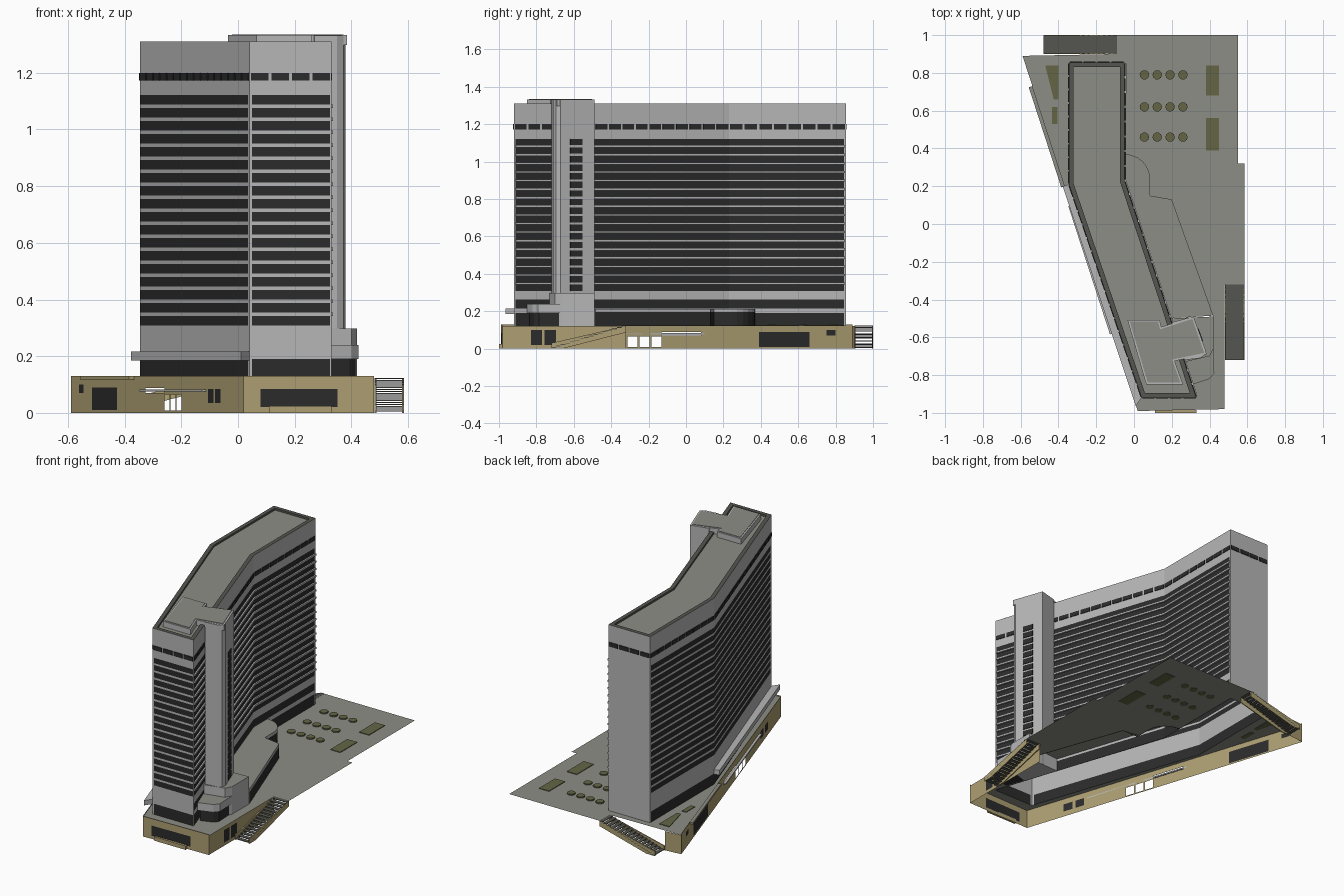
import bpy, bmesh, math
from mathutils import Vector as V
from mathutils.geometry import tessellate_polygon

if "Cube" in bpy.data.objects:
    bpy.data.objects.remove(bpy.data.objects["Cube"])


def material(name, r, g, b):
    m = bpy.data.materials.new(name)
    m.diffuse_color = (r, g, b, 1)
    m.use_nodes = True
    m.node_tree.nodes["Principled BSDF"].inputs["Base Color"].default_value = m.diffuse_color
    return m


WALL = material("pale_concrete", 0.47, 0.47, 0.47)
GLASS = material("dark_glass", 0.024, 0.024, 0.025)
ROOF = material("grey_roof", 0.27, 0.27, 0.24)
RIM = material("dark_rim", 0.09, 0.09, 0.08)
TAN = material("tan_stone", 0.42, 0.35, 0.17)
GREEN = material("olive_planting", 0.125, 0.13, 0.06)


def finish(name, bm, *mats):
    me = bpy.data.meshes.new(name)
    bm.to_mesh(me)
    bm.free()
    for m in mats:
        me.materials.append(m)
    ob = bpy.data.objects.new(name, me)
    bpy.context.collection.objects.link(ob)
    return ob


def extrude(bm, pts, vec):
    """Closed solid from a flat outline swept along a vector."""
    a = [bm.verts.new(p) for p in pts]
    b = [bm.verts.new(V(p) + V(vec)) for p in pts]
    bm.faces.new(a[::-1])
    bm.faces.new(b)
    n = len(a)
    for i in range(n):
        j = (i + 1) % n
        bm.faces.new((a[i], a[j], b[j], b[i]))


def prisms(name, items, mat, top=None):
    """Vertical prisms (outline, z0, z1); upward faces may take a second colour."""
    bm = bmesh.new()
    for poly, z0, z1 in items:
        extrude(bm, [(x, y, z0) for x, y in poly], (0, 0, z1 - z0))
    bmesh.ops.recalc_face_normals(bm, faces=bm.faces)
    if top:
        for f in bm.faces:
            f.material_index = int(f.normal.z > 0.9)
    return finish(name, bm, mat, top or mat)


def offset(poly, d):
    """Move a counter-clockwise outline outward by d."""
    out = []
    for i, p in enumerate(poly):
        e1 = (V(p) - V(poly[i - 1])).normalized()
        e2 = (V(poly[(i + 1) % len(poly)]) - V(p)).normalized()
        n1, n2 = V((e1.y, -e1.x)), V((e2.y, -e2.x))
        out.append(tuple(V(p) + (n1 + n2) * d / (1 + n1.dot(n2))))
    return out


def strip(path, d):
    """Outline of a strip of width d on the outer (right) side of an open path."""
    pts = [V(p) for p in path]
    out = []
    for i, p in enumerate(pts):
        e1 = (p - pts[max(i - 1, 0)]) if i else pts[1] - p
        e2 = (pts[i + 1] - p) if i < len(pts) - 1 else e1
        e = (e1.normalized() + e2.normalized()).normalized()
        out.append(p + V((e.y, -e.x)) * d)
    return [tuple(p) for p in pts] + [tuple(p) for p in out[::-1]]


def banded_walls(name, path, levels, is_glass):
    """Closed upright skin; each cell is glass or wall by side tag and height."""
    bm = bmesh.new()
    for i, (p, tag) in enumerate(path):
        q = path[(i + 1) % len(path)][0]
        for z0, z1 in zip(levels, levels[1:]):
            f = bm.faces.new([bm.verts.new(c) for c in
                              ((*p, z0), (*q, z0), (*q, z1), (*p, z1))])
            f.material_index = int(is_glass(tag, (z0 + z1) / 2))
    bmesh.ops.remove_doubles(bm, verts=bm.verts, dist=1e-5)
    return finish(name, bm, WALL, GLASS)


def cut_wall(name, a, b, h, openings):
    """Upright sheet with openings (t0, t1, z0, z1, glazed) along its length."""
    bm = bmesh.new()
    ts = sorted({0, 1, *[o[0] for o in openings], *[o[1] for o in openings]})
    zs = sorted({0, h, *[o[2] for o in openings], *[o[3] for o in openings]})
    a, b = V(a), V(b)
    for t0, t1 in zip(ts, ts[1:]):
        for z0, z1 in zip(zs, zs[1:]):
            t, z = (t0 + t1) / 2, (z0 + z1) / 2
            hit = [o for o in openings if o[0] < t < o[1] and o[2] < z < o[3]]
            if hit and not hit[0][4]:
                continue
            p, q = a.lerp(b, t0), a.lerp(b, t1)
            f = bm.faces.new([bm.verts.new(c) for c in
                              ((*p, z0), (*q, z0), (*q, z1), (*p, z1))])
            f.material_index = int(bool(hit))
    bmesh.ops.remove_doubles(bm, verts=bm.verts, dist=1e-5)
    return finish(name, bm, TAN, GLASS)


# ---- tower skin: window storeys on west, south and east, blank north end
TOWER = [(-.345, .855), (-.345, .21), (.04, -.92), (.33, -.92), (-.05, .23), (-.05, .855)]
skin = [((-.345, .855), ''), ((-.345, .845), 'W'), ((-.345, .21), 'W'), ((.035, -.905), ''),
        ((.04, -.92), ''), ((.05, -.92), 'S'), ((.325, -.92), ''), ((.33, -.92), ''),
        ((.327, -.911), 'E'), ((-.05, .23), 'E'), ((-.05, .845), ''), ((-.05, .855), '')]
FLOORS, Z0, PITCH, SLAB = 18, .308, .0459, .012
floors = [(Z0 + i * PITCH, Z0 + (i + 1) * PITCH - SLAB) for i in range(FLOORS)]
levels = [.12, .19, .215, .262] + [z for f in floors for z in f] + [1.31]


def tower_glass(tag, z):
    if not tag:
        return False
    if z < .19 or any(a < z < b for a, b in floors):
        return True
    return tag == 'E' and .215 < z < .262


banded_walls("tower_walls", skin, levels, tower_glass)

# slab edges on the east side
east = [(.327, -.911), (-.05, .23), (-.05, .85)]
prisms("east_floor_slabs", [(strip(east, .009), b, b + SLAB) for a, b in floors[:-1]], WALL)

# dashed top-storey windows around the whole tower
dashes = []
for p, q in zip(TOWER, TOWER[1:] + TOWER[:1]):
    p, q = V(p), V(q)
    n = max(2, round((q - p).length / .075))
    for i in range(n):
        dashes.append((strip([p.lerp(q, (i + .07) / n), p.lerp(q, (i + .93) / n)], .004), 1.173, 1.2))
prisms("top_storey_windows", dashes, GLASS)

# parapet rim and sunken roof
bm = bmesh.new()
rings = [[bm.verts.new((x, y, z)) for x, y in poly] for poly, z in
         ((TOWER, 1.31), (offset(TOWER, -.025), 1.31), (offset(TOWER, -.025), 1.298))]
for lo, hi in zip(rings, rings[1:]):
    for i in range(6):
        j = (i + 1) % 6
        bm.faces.new((lo[i], lo[j], hi[j], hi[i]))
bm.faces.new(rings[-1]).material_index = 1
finish("tower_roof", bm, RIM, ROOF)

# ---- rooftop plant room and the projecting stair shaft
plant = [(-.035, -.507), (.065, -.85), (.26, -.85), (.215, -.725), (.385, -.69),
         (.315, -.49), (.145, -.545), (.135, -.507)]
shaft = [(.2, -.52), (.27, -.72), (.35, -.71), (.372, -.695), (.38, -.67), (.315, -.49)]
prisms("plant_room", [(plant, 1.298, 1.333)], WALL)
prisms("plant_room_roof", [(offset(plant, -.01), 1.33, 1.336)], ROOF)
prisms("stair_shaft", [(shaft, .12, 1.332)], WALL)
a, b = V(shaft[4]), V(shaft[5])
pane = strip([a.lerp(b, .28), a.lerp(b, .64)], .004)
prisms("stair_shaft_windows", [(pane, z0, z1) for z0, z1 in floors], GLASS)

# ---- annex blocks at the foot of the shaft
annex = [(.19, -.5), (.27, -.73), (.40, -.70), (.42, -.66), (.42, -.49)]
annex_low = [(.26, -.71), (.31, -.85), (.40, -.82), (.425, -.79), (.42, -.66)]
prisms("annex_block", [(annex, .12, .298)], WALL, ROOF)
prisms("annex_low_block", [(annex_low, .19, .24)], WALL, ROOF)
prisms("annex_low_glass", [(offset(annex_low, -.01), .12, .19)], GLASS)

# ---- low lobby wing on the east, with a curved glass end
curve = [(-.05 + .135 * math.cos(t), .24 + .13 * math.sin(t))
         for t in [math.radians(15 * k) for k in range(7)]]
lobby = [(.19, -.5), (.42, -.485), (.2, .13), (.085, .15)] + curve + [(-.05, .23)]
banded_walls("lobby_walls", [(p, 'E') for p in lobby[1:-1]] + [((-.05, .23), ''), ((.19, -.5), '')],
             [.12, .195, .212], lambda tag, z: tag == 'E' and z < .195)
prisms("lobby_roof", [(lobby, .205, .213)], ROOF)

# ---- podium deck sheet with a hole under the tower and lobby
outer = [(-.59, .89), (.02, -.99), (.48, -.98), (.48, -.32), (.585, -.32), (.585, .32),
         (.55, .32), (.55, 1.0), (-.09, 1.0), (-.09, .9)]
hole = TOWER[:4] + [(.264, -.72), (.42, -.66), (.42, -.49), (.2, .13), (.085, .13)] + curve + [(-.05, .855)]
loops = [[V((x, y, .122)) for x, y in loop] for loop in (outer, hole)]
bm = bmesh.new()
vs = [bm.verts.new(p) for loop in loops for p in loop]
for tri in tessellate_polygon(loops):
    f = bm.faces.new([vs[i] for i in tri])
    f.normal_update()
    if f.normal.z < 0:
        f.normal_flip()
finish("podium_deck", bm, ROOF)

# ---- podium street walls
NW, SW, SE = (-.59, .89), (.02, -.99), (.48, -.98)
wy = lambda y: (.89 - y) / 1.88
west_open = [(wy(.80), wy(.75), .07, .10, True), (wy(.66), wy(.39), .01, .09, True),
             (wy(.08), wy(-.13), .07, .088, False), (wy(-.60), wy(-.66), .035, .085, True),
             (wy(-.68), wy(-.74), .035, .085, True)]
west_open += [(wy(-.13 - .064 * k), wy(-.185 - .064 * k), .008, .065, False) for k in range(3)]
cut_wall("west_street_wall", NW, SW, .13, west_open)
cut_wall("south_street_wall", SW, SE, .13, [(.13, .72, .02, .085, True)])
cut_wall("east_street_wall", SE, (.48, -.32), .122,
         [(.23, .32, .02, .1, True), (.34, .43, .02, .1, True)])
cut_wall("north_street_wall", (-.48, .9), NW, .122, [])
prisms("garage_kerb", [([(.11, -1.0), (.33, -1.0), (.33, -.985), (.11, -.985)], 0, .025)], TAN)

# ---- canopies on the west side
ws = lambda y: (-.59 + .61 * wy(y), y)
prisms("west_ledge", [([(-.345, .21), (-.378, .2), (.01, -.965), (.04, -.92)], .185, .216)], WALL)
prisms("west_upper_canopy", [(strip([ws(.73), ws(.2)], .02), .118, .13)], TAN, ROOF)
prisms("entrance_canopy", [(strip([ws(.1), ws(-.58)], .015), .075, .083)], WALL)


# ---- outside stairs
def stairs(name, foot, run, across, length, width, rise=.122, n=16):
    foot, run, across = V(foot), V(run), V(across)
    up = V((0, 0, 1))
    bm = bmesh.new()
    for i in range(n):
        p = foot + run * (length * i / n) + up * (rise * (i + .6) / n)
        w, r = across * width, run * (length / n)
        extrude(bm, [p, p + r, p + r + w, p + w], up * .004)
    treads = len(bm.faces)
    side = [(0, 0), (.06, 0), (length, rise - .035), (length, rise), (0, .03)]
    for s in (0, width - .006):
        extrude(bm, [foot + across * s + run * u + up * z for u, z in side], across * .006)
    bmesh.ops.recalc_face_normals(bm, faces=bm.faces)
    for i, f in enumerate(bm.faces):
        f.material_index = int(i >= treads)
    finish(name, bm, RIM, TAN)


stairs("east_stairs", (.482, -.72, 0), (0, 1, 0), (1, 0, 0), .40, .103)
stairs("north_stairs", (-.48, .9, 0), (1, 0, 0), (0, 1, 0), .39, .1)

# ---- planting on the deck
box = lambda x0, x1, y0, y1: [(x0, y0), (x1, y0), (x1, y1), (x0, y1)]
beds = [box(.38, .45, .68, .84), box(.38, .45, .39, .56), box(-.435, -.405, .53, .62),
        [(-.47, .84), (-.425, .66), (-.40, .66), (-.40, .84)]]
prisms("planting_beds", [(p, .12, .126) for p in beds], GREEN)
disc = lambda cx, cy: [(cx + .025 * math.cos(k * math.pi / 5), cy + .025 * math.sin(k * math.pi / 5))
                       for k in range(10)]
prisms("round_planters", [(disc(.055 + .068 * i, y), .12, .13)
                          for i in range(4) for y in (.46, .62, .79)], GREEN)
